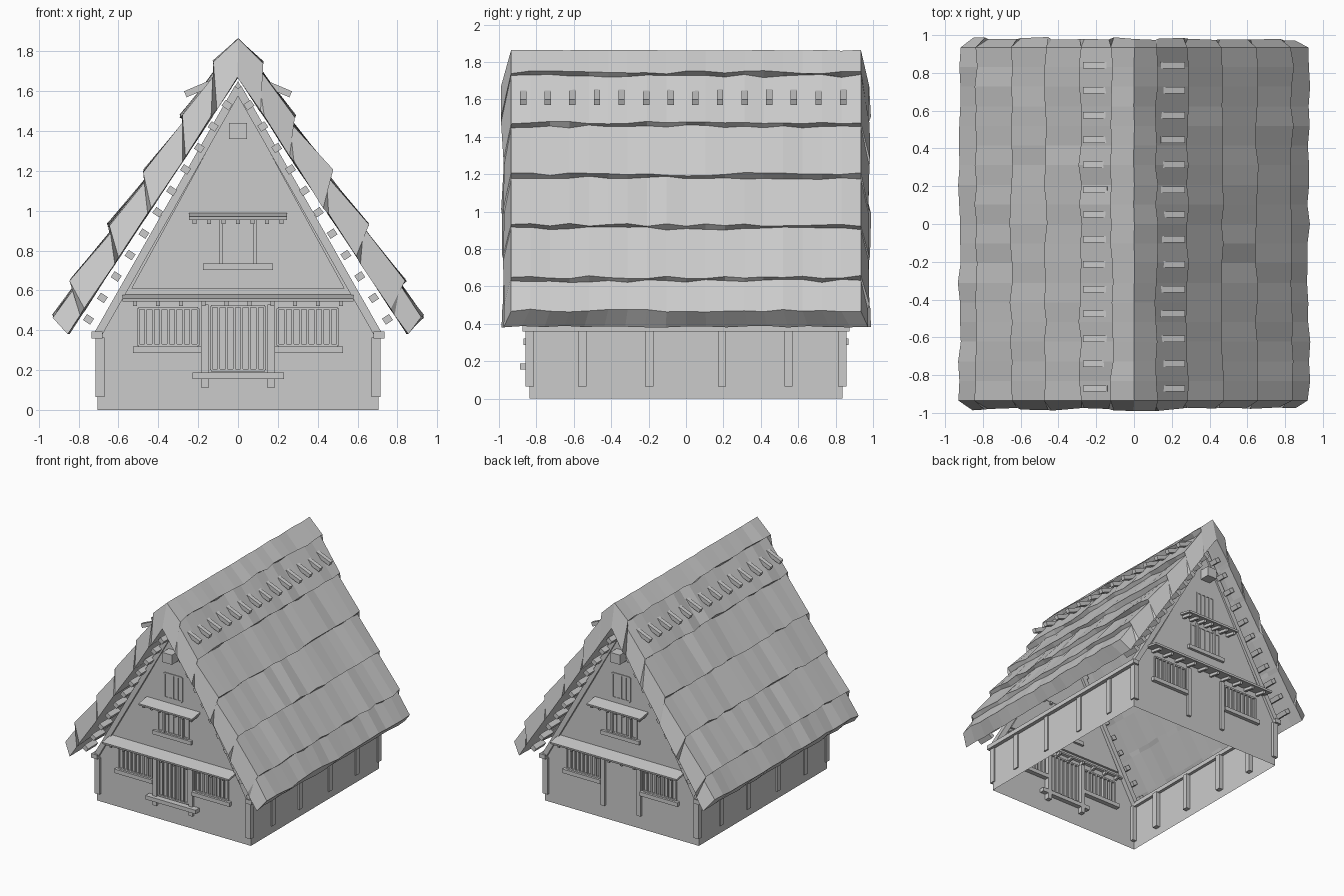
import bpy, bmesh, random
from math import atan2, hypot
from mathutils import Matrix, Vector

if "Cube" in bpy.data.objects:
    bpy.data.objects.remove(bpy.data.objects["Cube"])

random.seed(4)


def finish(bm, name):
    bmesh.ops.recalc_face_normals(bm, faces=bm.faces)
    me = bpy.data.meshes.new(name)
    bm.to_mesh(me)
    bm.free()
    ob = bpy.data.objects.new(name, me)
    bpy.context.collection.objects.link(ob)
    return ob


def add_box(bm, x, y, z, rot=0.0, axis='Y'):
    """Box from (min, max) ranges, turned about its own centre."""
    r = (x, y, z)
    c = Vector([(a + b) / 2 for a, b in r])
    s = [abs(b - a) for a, b in r]
    m = Matrix.Translation(c) @ Matrix.Rotation(rot, 4, axis) @ Matrix.Diagonal((*s, 1))
    bmesh.ops.create_cube(bm, size=1, matrix=m)


def boxes(name, items):
    bm = bmesh.new()
    for it in items:
        add_box(bm, *it)
    return finish(bm, name)


def around(c, w):
    return (c - w / 2, c + w / 2)


# ---- thatched roof: stepped profile lofted along y with hand-cut unevenness
lips = [(.12, 1.745), (.285, 1.475), (.47, 1.2), (.65, .93), (.838, .65), (.925, .47)]
outer, inner = [(0, 1.862)], [0]
for i, (x, z) in enumerate(lips):
    outer.append((x, z))
    inner.append(x * .85 / .925)
    if i < 5:
        outer.append((x - .027, z - .02))
        inner.append(inner[-1] + .02)
inner = [(x, 1.67 - 1.512 * x) for x in inner]


def mirrored(pts):
    return [(-x, z) for x, z in pts[:0:-1]] + pts


outer, inner = mirrored(outer), mirrored(inner)
bm = bmesh.new()
rings, N = [], 18
for j in range(N + 1):
    t = 2 * j / N - 1
    ring = []
    for pts, ext, amp in ((outer, .935, .009), (inner, .98, .005)):
        row = []
        for x, z in pts:
            k = amp if x else .003
            end = ext + (random.uniform(-.01, .01) if ext > .95 else 0)
            row.append(bm.verts.new((x + random.uniform(-k, k), t * end,
                                     z + random.uniform(-k, k))))
        ring.append(row)
    rings.append(ring)
n = len(outer)
for a, b in zip(rings, rings[1:]):
    for s in (0, 1):
        for i in range(n - 1):
            bm.faces.new((a[s][i], a[s][i + 1], b[s][i + 1], b[s][i]))
    for i in (0, n - 1):
        bm.faces.new((a[0][i], a[1][i], b[1][i], b[0][i]))
for r in (rings[0], rings[-1]):
    for i in range(n - 1):
        bm.faces.new((r[0][i], r[0][i + 1], r[1][i + 1], r[1][i]))
finish(bm, "thatched_roof")

# ---- ridge pegs poking out of the thatch
boxes("ridge_pegs", [((s * .2 - .07, s * .2 + .07), around(-.871 + .1316 * i, .034), (1.595, 1.628), s * .4)
                     for s in (-1, 1) for i in range(14)])

# ---- thin wall shell, open at the bottom
bm = bmesh.new()
W, D = .705, .838
prof = [(-W, 0), (W, 0), (W, .4), (0, 1.65), (-W, .4)]
f, b = [[bm.verts.new((x, y, z)) for x, z in prof] for y in (-D, D)]
bm.faces.new(f)
bm.faces.new(b[::-1])
for i, k in ((1, 2), (4, 0)):
    bm.faces.new((f[i], b[i], b[k], f[k]))
finish(bm, "walls")

# ---- side posts and eave beams
boxes("side_posts", [(around(s * .693, .046), around(y, .044), (.065, .365))
                     for s in (-1, 1) for y in (-.835, -.555, -.197, .193, .548, .835)])
boxes("eave_beams", [(around(s * .708, .055), (-.873, .873), (.36, .395)) for s in (-1, 1)])


def lattice(x0, x1, z0, z1, count, y):
    """Thin upright bars between a top and bottom rail."""
    out = [(around(x0 + (x1 - x0) * i / (count - 1), .012), y, (z0, z1)) for i in range(count)]
    return out + [((x0, x1), y, around(z, .012)) for z in (z0, z1)]


def pent_roof(name, s, half, z, rafters):
    """Small sloping shelf roof with rafters below."""
    tilt = -s * .17
    items = [((-half, half), around(s * .885, .135), (z, z + .016), tilt, 'X')]
    items += [(around((2 * i / (rafters - 1) - 1) * half * .89, .02), around(s * .87, .13),
               (z - .022, z), tilt, 'X') for i in range(rafters)]
    boxes(name, items)


# ---- both gable ends
for side, s in (("front", -1), ("back", 1)):
    def Y(a, b):
        return tuple(sorted((s * a, s * b)))
    # slightly raised upper gable panel
    bm = bmesh.new()
    tri = [(-.535, .61), (.535, .61), (0, 1.585)]
    p, q = [[bm.verts.new((x, s * y, z)) for x, z in tri] for y in (.82, .846)]
    bm.faces.new(p)
    bm.faces.new(q)
    for i in range(3):
        k = (i + 1) % 3
        bm.faces.new((p[i], p[k], q[k], q[i]))
    finish(bm, side + "_gable_panel")
    # slanted main rafters
    items = []
    L, ang = hypot(.70, 1.23), atan2(1.23, .70)
    for m in (-1, 1):
        items.append(((m * .35 - L / 2, m * .35 + L / 2), Y(.80, .86), around(1.0, .04), m * ang))
    boxes(side + "_rafters", items)
    # purlin ends under the thatch, and the ridge block
    boxes(side + "_purlin_ends", [(around(m * (.055 + .0695 * i), .036), Y(.80, .93),
                                   around(1.53 - .1075 * i, .042), m * .98)
                                  for m in (-1, 1) for i in range(11)])
    boxes(side + "_ridge_block", [(around(0, .088), Y(.80, .93), (1.36, 1.44))])
    # shelf roofs
    pent_roof(side + "_lower_pent_roof", s, .58, .556, 10)
    pent_roof(side + "_upper_pent_roof", s, .245, .966, 7)
    # sills and uprights
    items = [(around(m * .355, .345), Y(.80, .868), (.287, .32)) for m in (-1, 1)]
    items += [(around(0, .35), Y(.80, .868), (.703, .735))]
    items += [(around(m * .165, .034), Y(.80, .858), (.11, .53)) for m in (-1, 1)]
    items += [(around(m * .085, .02), Y(.81, .86), (.735, .955)) for m in (-1, 1)]
    boxes(side + "_sills_and_uprights", items)
    # lattice windows
    bars = lattice(-.08, .08, 1.03, 1.23, 5, Y(.82, .852))
    bars += lattice(-.14, .14, .74, .93, 7, Y(.82, .852))
    for m in (-1, 1):
        bars += lattice(m * .2, m * .5, .325, .51, 9, Y(.82, .85))
    if s < 0:
        bars += lattice(-.135, .135, .2, .52, 8, Y(.82, .852))
    boxes(side + "_lattice", bars)

# ---- step bench below the front door
boxes("front_bench", [((-.228, .232), (-.888, -.80), (.156, .188))])
